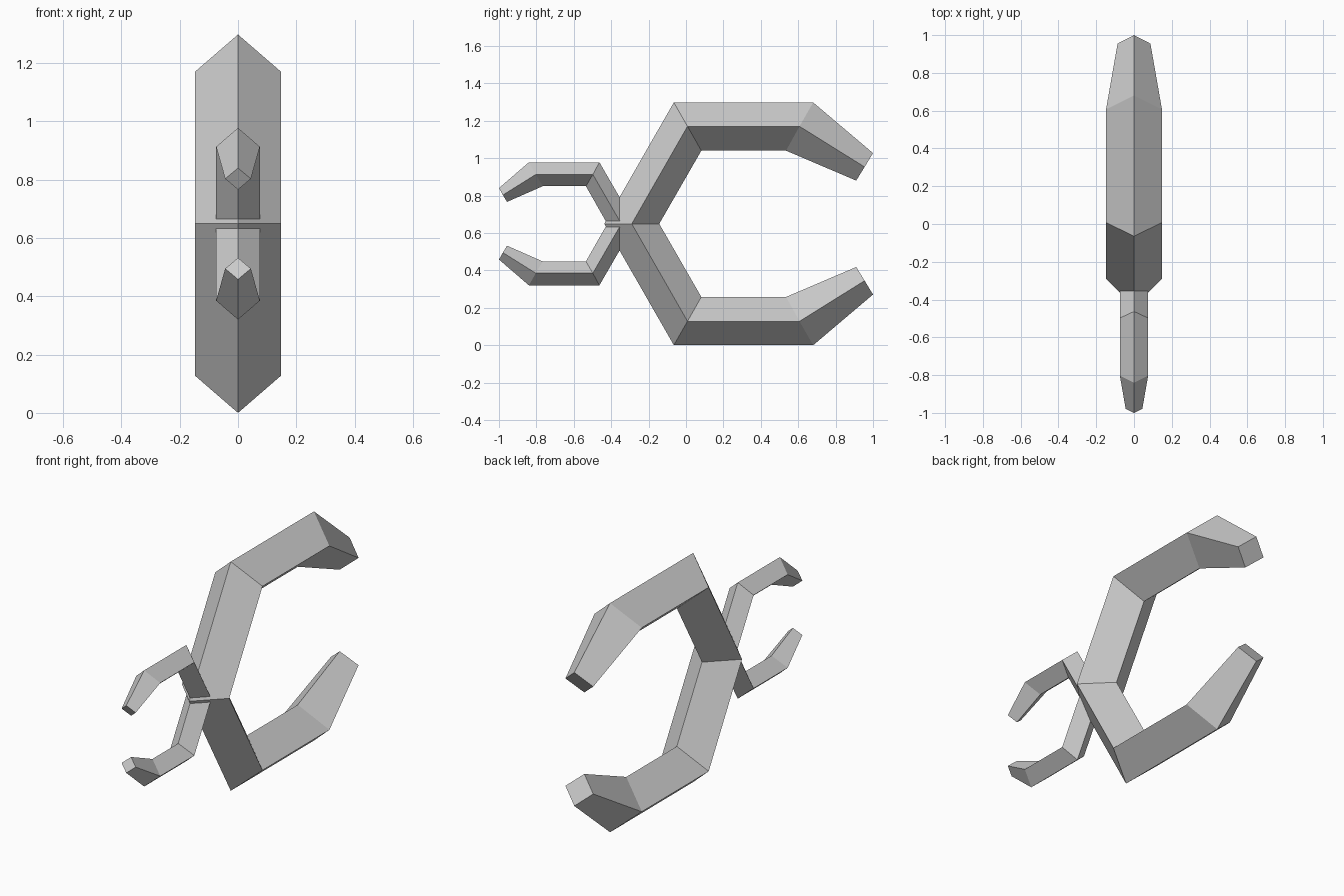
import bpy, bmesh

cube = bpy.data.objects.get("Cube")
if cube:
    bpy.data.objects.remove(cube, do_unlink=True)

MID = 0.649  # height of the mirror plane

grey = bpy.data.materials.new("plain grey")
grey.use_nodes = True
colour = (0.6, 0.6, 0.6, 1)
grey.diffuse_color = colour
grey.node_tree.nodes["Principled BSDF"].inputs["Base Color"].default_value = colour


def claw(name, rings, cap_root):
    """Diamond tube; each ring is outer (y, z), side (y, z), inner (y, z), half width."""
    bm = bmesh.new()
    loops = []
    for outer, side, inner, w in rings:
        points = [(0, *outer), (w, *side), (0, *inner), (-w, *side)]
        loops.append([bm.verts.new((x, y, z - MID)) for x, y, z in points])
    for a, b in zip(loops, loops[1:]):
        for i in range(4):
            j = (i + 1) % 4
            bm.faces.new((a[i], a[j], b[j], b[i]))
    bm.faces.new(loops[-1])
    if cap_root:
        bm.faces.new(loops[0][::-1])
    bmesh.ops.recalc_face_normals(bm, faces=bm.faces)
    mesh = bpy.data.meshes.new(name)
    bm.to_mesh(mesh)
    bm.free()
    mesh.materials.append(grey)
    obj = bpy.data.objects.new(name, mesh)
    obj.location.z = MID
    bpy.context.collection.objects.link(obj)
    # Lower arm mirrors the upper one
    mirror = obj.modifiers.new("lower arm", "MIRROR")
    mirror.use_axis = (False, False, True)
    mirror.merge_threshold = 0.001


# Large rear pincer, one continuous piece through the hub
claw("large_pincer", [
    ((-0.437, MID), (-0.29, MID), (-0.143, MID), 0.148),
    ((-0.065, 1.298), (0.008, 1.17), (0.082, 1.04), 0.148),
    ((0.68, 1.298), (0.607, 1.17), (0.535, 1.04), 0.148),
    ((1.0, 1.027), (0.955, 0.953), (0.91, 0.88), 0.087),
], False)

# Small front pincer, its arms rooted in the hub
claw("small_pincer", [
    ((-0.282, 0.665), (-0.355, 0.665), (-0.43, 0.665), 0.075),
    ((-0.463, 0.978), (-0.498, 0.913), (-0.535, 0.85), 0.075),
    ((-0.84, 0.978), (-0.803, 0.913), (-0.766, 0.85), 0.075),
    ((-1.0, 0.84), (-0.979, 0.803), (-0.957, 0.766), 0.044),
], True)
